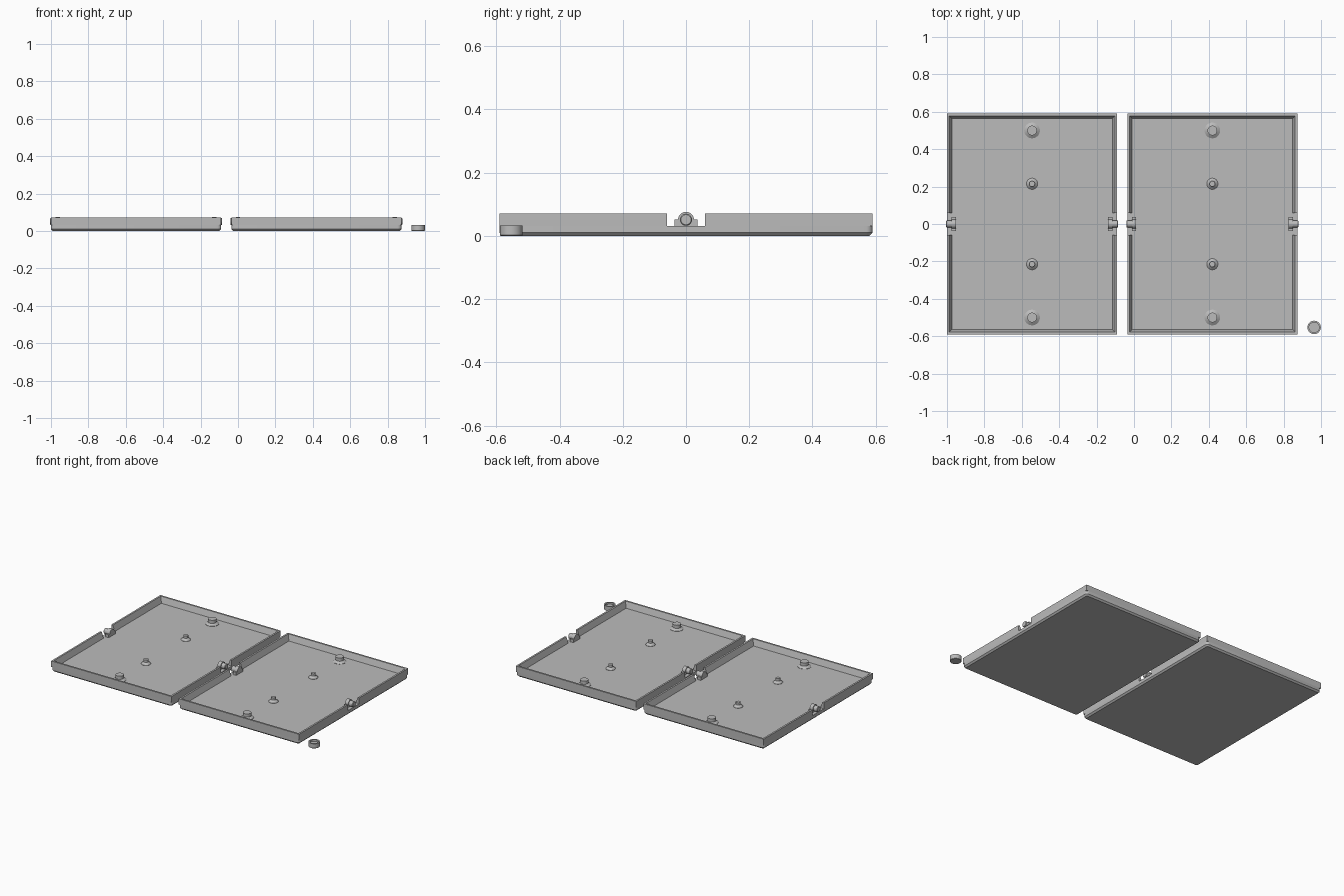
import bpy, bmesh, math
from mathutils import Matrix

if "Cube" in bpy.data.objects:
    bpy.data.objects.remove(bpy.data.objects["Cube"])

HW, HD = 0.455, 0.59          # tray half width and half depth
FLOOR, TOP, NOTCH = 0.031, 0.071, 0.06
CENTRES = {"left": -0.545, "right": 0.419}

grey = bpy.data.materials.new("grey plastic")
grey.diffuse_color = (0.5, 0.5, 0.5, 1)
grey.use_nodes = True
grey.node_tree.nodes["Principled BSDF"].inputs["Base Color"].default_value = grey.diffuse_color


def finish(name, bm, smooth=False):
    bmesh.ops.recalc_face_normals(bm, faces=bm.faces)
    mesh = bpy.data.meshes.new(name)
    bm.to_mesh(mesh)
    bm.free()
    ob = bpy.data.objects.new(name, mesh)
    bpy.context.collection.objects.link(ob)
    mesh.materials.append(grey)
    if smooth:
        bpy.ops.object.select_all(action='DESELECT')
        ob.select_set(True)
        bpy.context.view_layer.objects.active = ob
        bpy.ops.object.shade_smooth_by_angle(angle=math.radians(30))
    return ob


def bridge(bm, a, b):
    for i in range(len(a)):
        j = (i + 1) % len(a)
        bm.faces.new((a[i], a[j], b[j], b[i]))


def lathe(name, profile, matrix, n=32):
    """Turn (radius, height) points about z, capping both ends."""
    bm = bmesh.new()
    rings = [[bm.verts.new((r * math.cos(2 * math.pi * i / n),
                            r * math.sin(2 * math.pi * i / n), z))
              for i in range(n)] for r, z in profile]
    for a, b in zip(rings, rings[1:]):
        bridge(bm, a, b)
    bm.faces.new(rings[0])
    bm.faces.new(rings[-1])
    bm.transform(matrix)
    return finish(name, bm, True)


def base_plate(name, cx):
    """Slab with rounded corners and a chamfered lower edge."""
    bm = bmesh.new()
    rings = []
    for inset, z in ((0.01, 0), (0, 0.01), (0, FLOOR)):
        ring, rad = [], 0.02 - inset
        for k, (sx, sy) in enumerate(((1, 1), (-1, 1), (-1, -1), (1, -1))):
            for s in range(6):
                a = math.pi / 2 * (k + s / 5)
                ring.append(bm.verts.new((cx + sx * (HW - 0.02) + rad * math.cos(a),
                                          sy * (HD - 0.02) + rad * math.sin(a), z)))
        rings.append(ring)
    for a, b in zip(rings, rings[1:]):
        bridge(bm, a, b)
    bm.faces.new(rings[0])
    bm.faces.new(rings[-1])
    return finish(name, bm, True)


def half_wall(name, cx, side):
    """C-shaped wall with sloped inner face, ending at the hinge notch."""
    bm = bmesh.new()
    profile = ((0, FLOOR), (0, TOP), (0.012, TOP), (0.026, FLOOR))
    path = ((-1, 0), (-1, 1), (1, 1), (1, 0))
    rings = [[bm.verts.new((cx + sx * (HW - o),
                            side * (HD - o if corner else NOTCH), z))
              for o, z in profile] for sx, corner in path]
    for a, b in zip(rings, rings[1:]):
        bridge(bm, a, b)
    bm.faces.new(rings[0])
    bm.faces.new(rings[-1])
    return finish(name, bm)


def hinge(name, cx, side):
    """Foot block, round knuckle and outward pin."""
    edge = cx + side * HW
    bm = bmesh.new()
    bmesh.ops.create_cube(bm, size=1)
    bm.transform(Matrix.Translation((edge - side * 0.036, 0, 0.04)) @
                 Matrix.Diagonal((0.024, 0.074, 0.022, 1)))
    finish(name + "_block", bm)
    turn = Matrix.Translation((edge, 0, 0.051)) @ Matrix.Rotation(side * math.pi / 2, 4, 'Y')
    lathe(name + "_knuckle", ((0.025, -0.048), (0.025, -0.024), (0.019, -0.024),
                              (0.019, 0.002), (0.016, 0.005)), turn)


for tag, cx in CENTRES.items():
    base_plate(tag + "_tray_base", cx)
    for side, end in ((1, "back"), (-1, "front")):
        half_wall(f"{tag}_{end}_wall", cx, side)
        # Large peg near the end, small peg nearer the middle
        lathe(f"{tag}_{end}_large_peg",
              ((0.042, FLOOR - 0.002), (0.042, FLOOR + 0.002), (0.026, 0.044), (0.026, 0.066)),
              Matrix.Translation((cx, side * 0.5, 0)))
        lathe(f"{tag}_{end}_small_peg",
              ((0.03, FLOOR - 0.002), (0.03, FLOOR + 0.002), (0.015, 0.046), (0.015, 0.062)),
              Matrix.Translation((cx, side * 0.215, 0)))
    for side, end in ((-1, "left"), (1, "right")):
        hinge(f"{tag}_tray_{end}_hinge", cx, side)

# Loose round cap with a shallow recess
lathe("loose_cap", ((0.034, 0), (0.036, 0.002), (0.036, 0.032), (0.027, 0.032), (0.027, 0.02)),
      Matrix.Translation((0.963, -0.553, 0)))
